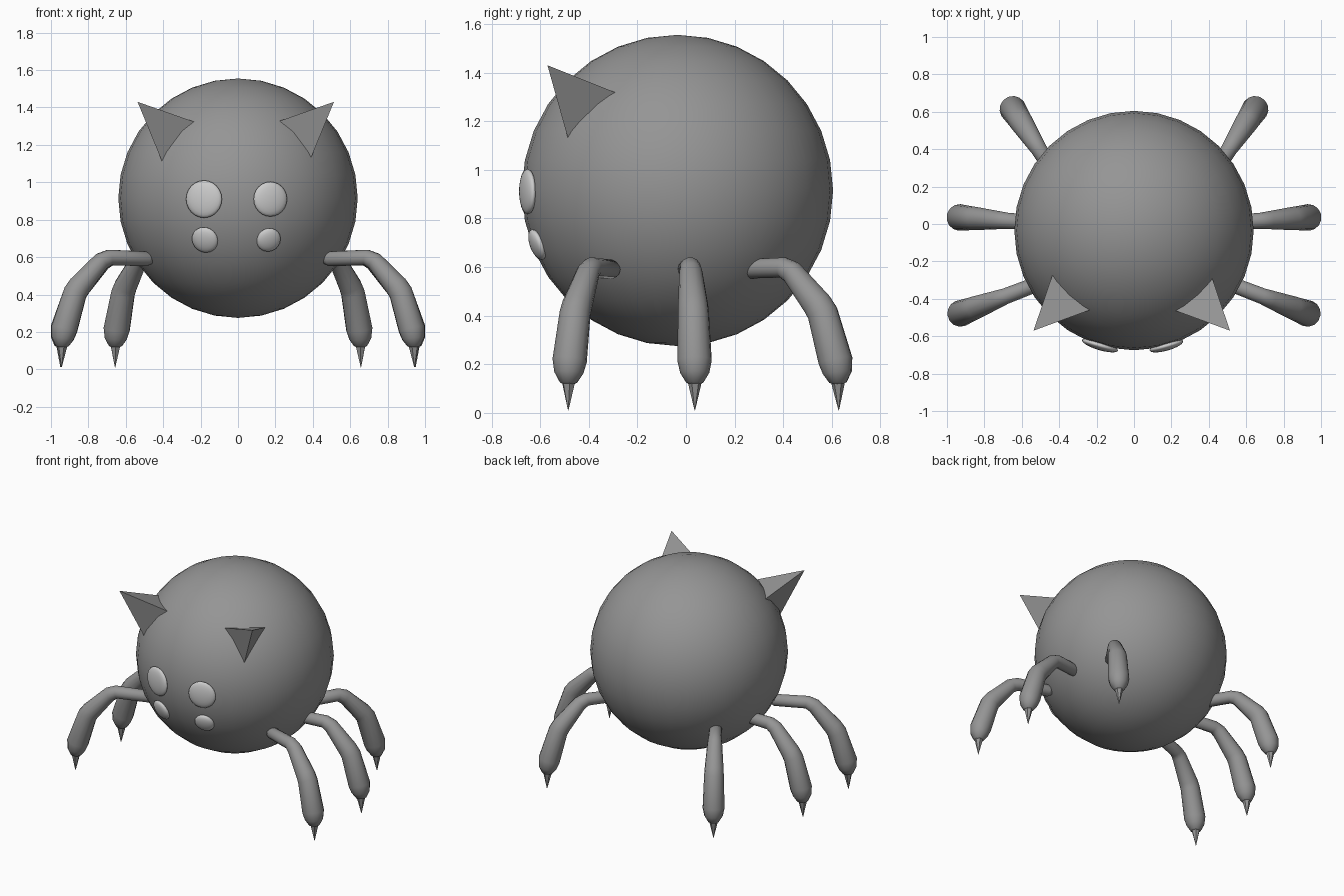
import bpy, bmesh, math
from mathutils import Vector, Matrix

if "Cube" in bpy.data.objects:
    bpy.data.objects.remove(bpy.data.objects["Cube"])


def material(name, v):
    m = bpy.data.materials.new(name)
    m.diffuse_color = (v, v, v, 1)
    m.use_nodes = True
    m.node_tree.nodes["Principled BSDF"].inputs["Base Color"].default_value = m.diffuse_color
    return m


GREY = material("body grey", 0.30)
PALE = material("eye pale grey", 0.60)
CENTRE = Vector((0, -0.035, 0.915))
RADIUS = 0.64


def finish(name, bm, mat, smooth=True):
    bmesh.ops.recalc_face_normals(bm, faces=bm.faces[:])
    me = bpy.data.meshes.new(name)
    bm.to_mesh(me)
    bm.free()
    ob = bpy.data.objects.new(name, me)
    bpy.context.collection.objects.link(ob)
    me.materials.append(mat)
    for p in me.polygons:
        p.use_smooth = smooth
    return ob


def sphere(name, matrix, mat, seg, rings):
    bm = bmesh.new()
    bmesh.ops.create_uvsphere(bm, u_segments=seg, v_segments=rings, radius=1, matrix=matrix)
    return finish(name, bm, mat)


# Round body
sphere("body", Matrix.Translation(CENTRE) @ Matrix.Scale(RADIUS, 4), GREY, 32, 16)

# Flattened eyes lying on the body surface
for name, x, z, r in [("left_big_eye", -0.182, 0.91, 0.10), ("right_big_eye", 0.173, 0.91, 0.093),
                      ("left_small_eye", -0.177, 0.692, 0.072), ("right_small_eye", 0.164, 0.692, 0.066)]:
    dx, dz = x - CENTRE.x, z - CENTRE.z
    n = Vector((dx, -math.sqrt(RADIUS ** 2 - dx * dx - dz * dz), dz))
    turn = n.to_track_quat('Z', 'Y').to_matrix().to_4x4()
    sphere(name, Matrix.Translation(CENTRE + n) @ turn @ Matrix.Diagonal((r, r, 0.026, 1)), PALE, 24, 12)

# Three-sided horns, sunk into the body
for side, name in [(1, "right_horn"), (-1, "left_horn")]:
    place = lambda p: Vector((side * p[0] - 0.012, p[1], p[2]))
    tip = place((0.525, -0.57, 1.43))
    bm = bmesh.new()
    apex = bm.verts.new(tip)
    base = [bm.verts.new(tip + (place(p) - tip) * 1.15)
            for p in [(0.432, -0.295, 1.32), (0.232, -0.463, 1.327), (0.402, -0.486, 1.13)]]
    bm.faces.new(base)
    for i in range(3):
        bm.faces.new((apex, base[i], base[(i + 1) % 3]))
    finish(name, bm, GREY, smooth=False)


def tube(name, foot, heading, path, sides, smooth):
    """Sweep rings along a path of (distance inward from foot, height, radius)."""
    out = Vector((math.cos(heading), math.sin(heading), 0))
    across = Vector((-out.y, out.x, 0))
    pts = [Vector((foot[0], foot[1], 0)) - out * d + Vector((0, 0, z)) for d, z, r in path]
    bm = bmesh.new()
    rings = []
    for i, p in enumerate(pts):
        t = Vector()
        if i > 0:
            t += (p - pts[i - 1]).normalized()
        if i < len(pts) - 1:
            t += (pts[i + 1] - p).normalized()
        up = t.normalized().cross(across)
        r = path[i][2]
        rings.append([bm.verts.new(p + r * (math.cos(a) * across + math.sin(a) * up))
                      for a in (2 * math.pi * k / sides for k in range(sides))])
    for a, b in zip(rings, rings[1:]):
        for k in range(sides):
            j = (k + 1) % sides
            bm.faces.new((a[k], a[j], b[j], b[k]))
    bm.faces.new(rings[0])
    bm.faces.new(rings[-1])
    return finish(name, bm, GREY, smooth)


# Six bent legs, each with a small claw
LEG = [(0.515, 0.585, 0.022), (0.49, 0.59, 0.04), (0.27, 0.598, 0.043), (0.225, 0.578, 0.048),
       (0.10, 0.445, 0.062), (0.075, 0.41, 0.064), (0.012, 0.215, 0.071), (0.003, 0.165, 0.06),
       (0, 0.125, 0.036), (0, 0.115, 0.015)]
CLAW = [(0.0, 0.14, 0.032), (-0.004, 0.01, 0.001)]
for pos, x, y, deg in [("front", 0.94, -0.483, -21), ("middle", 0.945, 0.036, 4), ("rear", 0.655, 0.625, 57)]:
    for side, word in [(1, "right"), (-1, "left")]:
        a = math.radians(deg)
        heading = a if side > 0 else math.pi - a
        tube(f"{word}_{pos}_leg", (side * x, y), heading, LEG, 14, True)
        tube(f"{word}_{pos}_claw", (side * x, y), heading, CLAW, 6, False)
